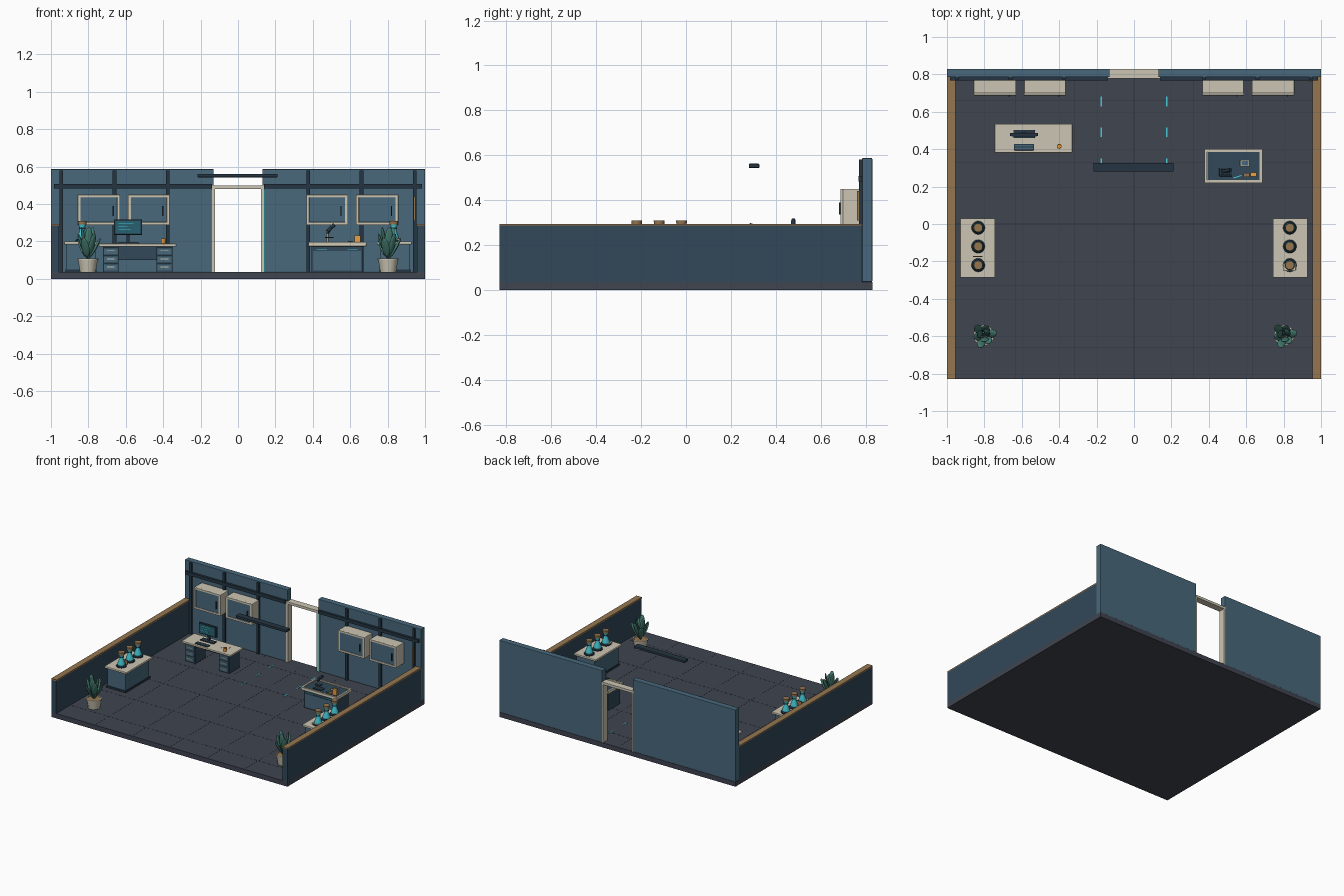
import bpy, bmesh, math
from mathutils import Matrix, Vector

if "Cube" in bpy.data.objects:
    bpy.data.objects.remove(bpy.data.objects["Cube"])

COL = dict(floor=(0.05, 0.058, 0.08), wall=(0.065, 0.14, 0.2), side=(0.032, 0.065, 0.1),
           dark=(0.018, 0.036, 0.055), cream=(0.6, 0.56, 0.45), wood=(0.3, 0.18, 0.08),
           cyan=(0.06, 0.6, 0.7), orange=(0.85, 0.35, 0.05), leaf=(0.06, 0.2, 0.16),
           line=(0.03, 0.035, 0.05), screen=(0.02, 0.12, 0.16))
MATS = {}
for k, c in COL.items():
    MATS[k] = bpy.data.materials.new(k)
    MATS[k].diffuse_color = (*c, 1)


def finish(name, bm, col, smooth=False):
    me = bpy.data.meshes.new(name)
    bmesh.ops.recalc_face_normals(bm, faces=bm.faces)
    bm.to_mesh(me)
    bm.free()
    ob = bpy.data.objects.new(name, me)
    bpy.context.collection.objects.link(ob)
    me.materials.append(MATS[col])
    if smooth:
        bpy.context.view_layer.objects.active = ob
        bpy.ops.object.select_all(action='DESELECT')
        ob.select_set(True)
        bpy.ops.object.shade_smooth_by_angle(angle=math.radians(40))
    return ob


def box(name, x, y, z, col, bevel=0, rot=None):
    """Box from (min, max) ranges, optionally rotated about its centre."""
    bm = bmesh.new()
    bmesh.ops.create_cube(bm, size=1)
    size = [abs(r[1] - r[0]) for r in (x, y, z)]
    bmesh.ops.scale(bm, vec=size, verts=bm.verts)
    ob = finish(name, bm, col)
    ob.location = [(r[0] + r[1]) / 2 for r in (x, y, z)]
    if rot:
        ob.rotation_euler = rot
    if bevel:
        m = ob.modifiers.new("bevel", 'BEVEL')
        m.width, m.segments = bevel, 2
    return ob


def lathe(name, x, y, profile, col, n=16):
    """Solid of revolution; profile is (radius, z) from bottom to top."""
    bm = bmesh.new()
    rings = [[bm.verts.new((x + r * math.cos(2 * math.pi * i / n), y + r * math.sin(2 * math.pi * i / n), z))
              for i in range(n)] for r, z in profile]
    for a, b in zip(rings, rings[1:]):
        for i in range(n):
            bm.faces.new((a[i], a[(i + 1) % n], b[(i + 1) % n], b[i]))
    bm.faces.new(rings[0])
    bm.faces.new(rings[-1])
    return finish(name, bm, col, True)


def rod(name, a, b, r, col):
    a, b = Vector(a), Vector(b)
    bm = bmesh.new()
    m = Matrix.Translation((a + b) / 2) @ (b - a).to_track_quat('Z', 'Y').to_matrix().to_4x4()
    bmesh.ops.create_cone(bm, cap_ends=True, segments=10, radius1=r, radius2=r, depth=(b - a).length, matrix=m)
    return finish(name, bm, col, True)


F = 0.036  # floor level

# floor slab with tile joints and guide dashes
box("floor", (-1, 1), (-0.83, 0.83), (0, F), 'floor')
for i in range(1, 6):
    x = -0.95 + i * 1.9 / 6
    box("floor_joint_y", (x - .0015, x + .0015), (-0.83, 0.785), (F - .001, F + .0006), 'line')
for y in (-0.66, -0.33, 0, 0.33, 0.66):
    box("floor_joint_x", (-0.955, 0.955), (y - .0015, y + .0015), (F - .001, F + .0006), 'line')
for s in (-1, 1):
    for y in (0.325, 0.49, 0.655):
        box("guide_dash", (s * .172, s * .179), (y - .026, y + .026), (F - .001, F + .002), 'cyan')

for s in (-1, 1):
    # side walls with wooden caps
    box("side_wall", (s * .958, s), (-0.83, 0.785), (F, 0.286), 'side')
    box("side_wall_cap", (s * .955, s), (-0.83, 0.785), (0.284, 0.294), 'wood')
    # back wall halves with battens and rail
    box("back_wall", (s * .13, s), (0.785, 0.83), (F, 0.587), 'wall', 0.003)
    for x in (0.375, 0.66, 0.945):
        box("wall_batten", (s * (x - .01), s * (x + .01)), (0.772, 0.788), (F, 0.58), 'dark')
    box("wall_rail", (s * .14, s * .985), (0.768, 0.788), (0.484, 0.508), 'dark')
    # door frame
    box("door_post", (s * .122, s * .138), (0.778, 0.828), (F, 0.5), 'cream')
    box("door_light_strip", (s * .139, s * .145), (0.776, 0.788), (F, 0.48), 'cyan')
    # wall cabinets
    for x0, x1 in ((0.365, 0.588), (0.63, 0.857)):
        a, b = (x0, x1) if s > 0 else (-x1, -x0)
        box("cabinet_body", (a, b), (0.697, 0.785), (0.288, 0.45), 'cream', 0.005)
        for p, q in ((a, a + .016), (b - .016, b)):
            box("cabinet_stile", (p, q), (0.688, 0.7), (0.288, 0.45), 'cream', 0.002)
        for p, q in ((0.288, 0.303), (0.435, 0.45)):
            box("cabinet_frame_rail", (a, b), (0.688, 0.7), (p, q), 'cream', 0.002)
        box("cabinet_door", (a + .015, b - .015), (0.692, 0.7), (0.302, 0.436), 'wall')
        box("cabinet_handle", (b - .04, b - .034), (0.682, 0.694), (0.335, 0.39), 'dark')
box("door_lintel", (-0.138, 0.13), (0.778, 0.83), (0.48, 0.5), 'cream', 0.002)
box("hanging_beam", (-0.217, 0.212), (0.28, 0.327), (0.543, 0.562), 'dark', 0.004)
box("wall_plank", (0.938, 0.95), (0.762, 0.774), (0.31, 0.44), 'wood')

# office desk with drawer pedestals
box("desk_top", (-0.745, -0.33), (0.38, 0.535), (0.173, 0.188), 'cream', 0.004)
for a, b in ((-0.722, -0.638), (-0.436, -0.35)):
    box("desk_pedestal", (a, b), (0.395, 0.52), (F, 0.174), 'side')
    for i in range(3):
        z = 0.044 + i * .043
        box("desk_drawer", (a + .005, b - .005), (0.389, 0.397), (z, z + .037), 'wall', 0.002)
        box("drawer_handle", (a + .022, b - .022), (0.384, 0.391), (z + .018, z + .023), 'cream')
box("desk_back_panel", (-0.638, -0.436), (0.505, 0.515), (0.1, 0.174), 'side')

# monitor, keyboard, paper and mug
box("monitor_base", (-0.645, -0.53), (0.46, 0.502), (0.187, 0.194), 'dark', 0.002)
box("monitor_stand", (-0.597, -0.579), (0.482, 0.492), (0.19, 0.25), 'dark')
box("monitor_case", (-0.663, -0.513), (0.47, 0.487), (0.235, 0.318), 'dark', 0.004)
box("monitor_screen", (-0.655, -0.521), (0.468, 0.472), (0.244, 0.31), 'screen')
for i, w in enumerate((0.08, 0.05, 0.065)):
    box("screen_line", (-0.64, -0.64 + w), (0.467, 0.47), (0.295 - i * .017, 0.298 - i * .017), 'cyan')
box("keyboard", (-0.641, -0.535), (0.394, 0.428), (0.187, 0.194), 'dark', 0.002)
for i in range(3):
    y = 0.399 + i * .009
    box("keyboard_row", (-0.636, -0.54), (y, y + .006), (0.193, 0.196), 'wall')
box("paper_sheet", (-0.466, -0.405), (0.447, 0.518), (0.187, 0.19), 'cream', 0, (0, 0, 0.15))
lathe("desk_mug", -0.4, 0.415, [(.011, .187), (.013, .215), (.009, .215), (.009, .195)], 'orange')

# workbench with recessed dark worktop
box("bench_body", (0.392, 0.668), (0.238, 0.382), (F, 0.175), 'side', 0.003)
box("bench_front", (0.402, 0.658), (0.234, 0.24), (0.046, 0.15), 'wall')
for a in (0.42, 0.585):
    box("bench_light", (a, a + .055), (0.231, 0.236), (0.157, 0.161), 'cyan')
box("bench_top", (0.376, 0.686), (0.22, 0.4), (0.174, 0.188), 'cream', 0.003)
box("bench_worktop", (0.392, 0.67), (0.236, 0.384), (0.186, 0.19), 'side')
for y in (0.22, 0.386):
    box("bench_rim_x", (0.376, 0.686), (y, y + .014), (0.187, 0.197), 'cream')
for x in (0.376, 0.672):
    box("bench_rim_y", (x, x + .014), (0.22, 0.4), (0.187, 0.197), 'cream')

# microscope
box("scope_base", (0.455, 0.525), (0.255, 0.3), (0.189, 0.197), 'dark', 0.003)
rod("scope_column", (0.48, 0.285, 0.19), (0.48, 0.285, 0.255), 0.006, 'cream')
rod("scope_arm", (0.478, 0.285, 0.243), (0.5, 0.28, 0.275), 0.007, 'dark')
rod("scope_tube", (0.478, 0.28, 0.255), (0.515, 0.29, 0.29), 0.01, 'dark')
box("scope_stage", (0.465, 0.51), (0.262, 0.295), (0.218, 0.223), 'dark')

# bench accessories
box("sample_case", (0.568, 0.617), (0.308, 0.342), (0.189, 0.2), 'cream', 0.002)
box("sample_case_lid", (0.574, 0.611), (0.314, 0.336), (0.199, 0.203), 'wall')
box("orange_box", (0.622, 0.655), (0.253, 0.275), (0.189, 0.232), 'orange', 0.002)
box("notebook", (0.585, 0.618), (0.25, 0.272), (0.189, 0.2), 'wood', 0.002)
box("bench_pen", (0.53, 0.575), (0.25, 0.255), (0.189, 0.194), 'cyan', 0, (0, 0, 0.3))

for s in (-1, 1):
    # display counters
    box("counter_body", (s * .762, s * .918), (-0.272, 0.017), (F, 0.187), 'wall', 0.003)
    box("counter_plinth", (s * .757, s * .923), (-0.277, 0.022), (F, 0.05), 'dark')
    box("counter_top", (s * .743, s * .93), (-0.287, 0.03), (0.184, 0.2), 'cream', 0.004)
    # glass vessels on dark stands with wooden stoppers
    for y in (-0.02, -0.12, -0.22):
        x = s * .833
        lathe("vessel_stand", x, y, [(.036, .199), (.036, .207), (.03, .213)], 'dark', 20)
        lathe("vessel_glass", x, y, [(.027, .212), (.027, .225), (.015, .255), (.014, .272), (.021, .295)], 'cyan')
        lathe("vessel_stopper", x, y, [(.023, .292), (.024, .31)], 'wood')
        lathe("vessel_collar", x, y, [(.017, .268), (.017, .274)], 'dark')
    # potted plants
    px, py = s * .803, -0.595
    lathe("plant_pot", px, py, [(.042, F), (.053, .1), (.056, .1), (.056, .108), (.048, .108), (.047, .1)], 'cream', 12)
    lathe("plant_soil", px, py, [(.045, .099), (.045, .104)], 'wood', 12)
    for i in range(9):
        ring = i < 6
        head = i * math.pi / 3 + 0.2 if ring else i * math.tau / 3 + 0.7
        tilt, length, lift = (0.5, 0.115, 0.12) if ring else (0.17, 0.13, 0.155)
        if ring and i % 2:
            tilt, lift = 0.33, 0.135
        bm = bmesh.new()
        bmesh.ops.create_uvsphere(bm, u_segments=10, v_segments=8, radius=1)
        base = Matrix.Translation((px, py, 0.1)) @ Matrix.Rotation(head, 4, 'Z') @ Matrix.Rotation(tilt, 4, 'Y')
        m = base @ Matrix.Translation((0.004, 0, lift - 0.04)) @ Matrix.Diagonal((.008, .022, length / 2, 1))
        bmesh.ops.transform(bm, matrix=m, verts=bm.verts)
        finish("plant_leaf", bm, 'leaf', True)
        rod("leaf_stem", (px, py, 0.1), base @ Vector((0.004, 0, lift - 0.06)), 0.004, 'leaf')
box("counter_card_left", (-0.86, -0.81), (-0.177, -0.171), (0.199, 0.23), 'wood')
box("counter_card_right", (0.8, 0.865), (-0.248, -0.21), (0.199, 0.215), 'cream', 0.002)

for m in bpy.data.materials:
    if m.users and not m.is_grease_pencil:
        m.use_nodes = True
        m.node_tree.nodes["Principled BSDF"].inputs["Base Color"].default_value = m.diffuse_color
